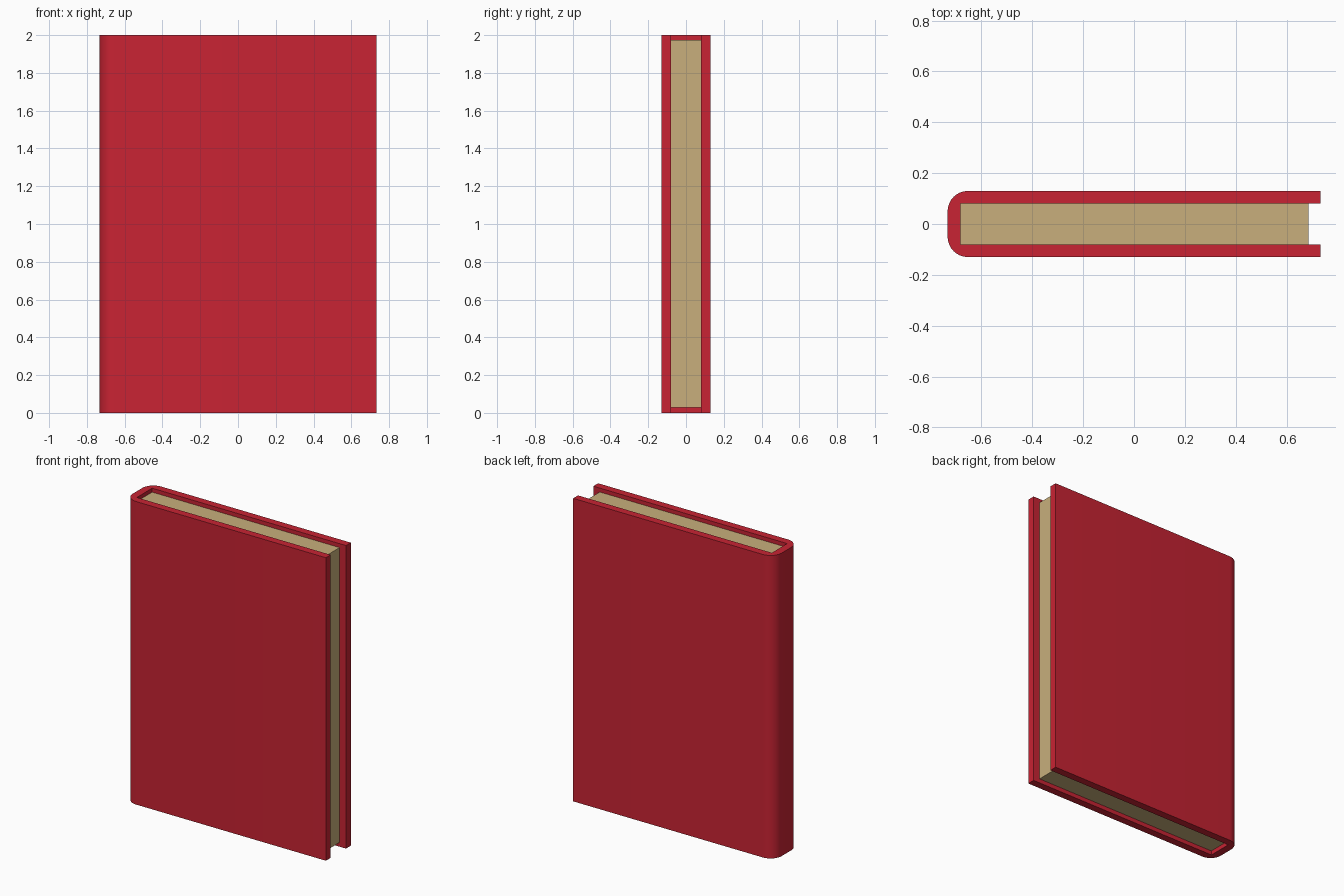
import bpy, bmesh, math

if "Cube" in bpy.data.objects:
    bpy.data.objects.remove(bpy.data.objects["Cube"])

def material(name, rgb):
    m = bpy.data.materials.new(name)
    m.diffuse_color = (*rgb, 1)
    m.use_nodes = True
    m.node_tree.nodes["Principled BSDF"].inputs["Base Color"].default_value = m.diffuse_color
    return m

def prism(name, profile, z0, z1, mat):
    """Extrude a closed xy profile from z0 to z1."""
    bm = bmesh.new()
    face = bm.faces.new([bm.verts.new((x, y, z0)) for x, y in profile])
    ext = bmesh.ops.extrude_face_region(bm, geom=[face])
    top = [v for v in ext["geom"] if isinstance(v, bmesh.types.BMVert)]
    bmesh.ops.translate(bm, verts=top, vec=(0, 0, z1 - z0))
    bmesh.ops.recalc_face_normals(bm, faces=bm.faces)
    me = bpy.data.meshes.new(name)
    bm.to_mesh(me)
    bm.free()
    me.materials.append(mat)
    ob = bpy.data.objects.new(name, me)
    bpy.context.collection.objects.link(ob)
    return ob

red = material("cover_red", (0.58, 0.017, 0.033))
tan = material("page_tan", (0.58, 0.43, 0.2))

X, Y = 0.733, 0.13          # outer half width and half thickness
IN_X, IN_Y = -0.683, 0.08   # inside of the spine and boards
R, STEPS = 0.08, 8          # spine rounding

# Cover: U-shaped profile with rounded spine, upper half mirrored
half = [(IN_X, IN_Y), (X, IN_Y), (X, Y)]
for i in range(STEPS + 1):
    a = math.pi / 2 * (1 + i / STEPS)
    half.append((-X + R + R * math.cos(a), Y - R + R * math.sin(a)))
profile = half + [(x, -y) for x, y in reversed(half)]
cover = prism("cover", profile, 0, 2, red)

# Page block, recessed on three sides
prism("pages", [(IN_X, -IN_Y), (0.686, -IN_Y), (0.686, IN_Y), (IN_X, IN_Y)],
      0.028, 1.974, tan)

bpy.context.view_layer.objects.active = cover
cover.select_set(True)
bpy.ops.object.shade_smooth_by_angle(angle=math.radians(30))
